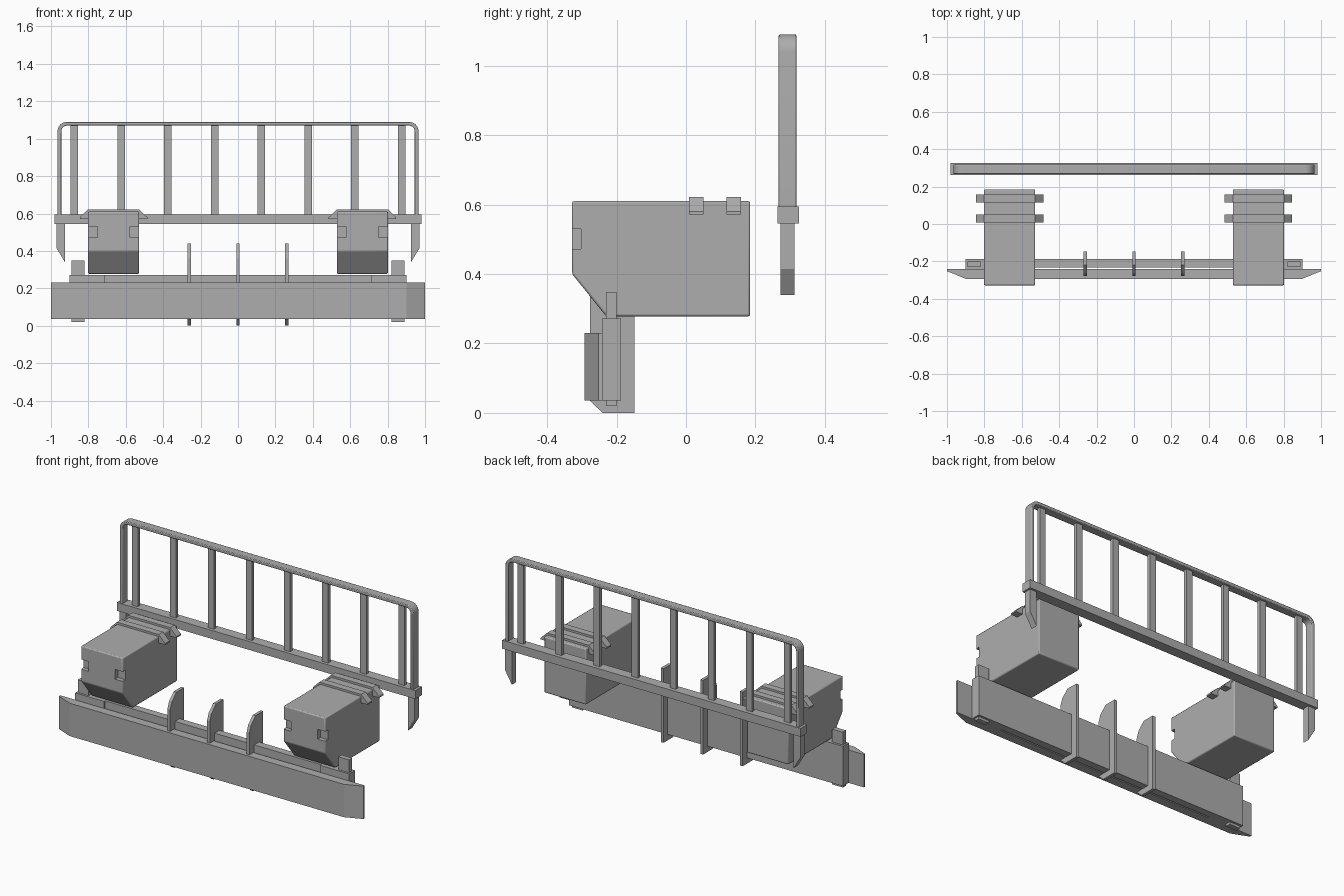
import bpy, bmesh
from math import sin, cos, pi
from mathutils import Vector

cube = bpy.data.objects.get("Cube")
if cube:
    bpy.data.objects.remove(cube, do_unlink=True)

grey = bpy.data.materials.new("mid_grey")
grey.use_nodes = True
COLOUR = (0.42, 0.42, 0.42, 1)
grey.diffuse_color = COLOUR
grey.node_tree.nodes["Principled BSDF"].inputs["Base Color"].default_value = COLOUR


def prism(name, points, axis, lo, hi, bevel=0):
    """Extrude a 2D outline along an axis; outline uses the other two axes in order."""
    def place(p, t):
        a, b = p
        return {"x": (t, a, b), "y": (a, t, b), "z": (a, b, t)}[axis]
    bm = bmesh.new()
    face = bm.faces.new([bm.verts.new(place(p, lo)) for p in points])
    ext = bmesh.ops.extrude_face_region(bm, geom=[face])
    verts = [v for v in ext["geom"] if isinstance(v, bmesh.types.BMVert)]
    shift = Vector(place((0, 0), hi - lo))
    bmesh.ops.translate(bm, verts=verts, vec=shift)
    bmesh.ops.recalc_face_normals(bm, faces=bm.faces[:])
    mesh = bpy.data.meshes.new(name)
    bm.to_mesh(mesh)
    bm.free()
    mesh.materials.append(grey)
    obj = bpy.data.objects.new(name, mesh)
    bpy.context.collection.objects.link(obj)
    if bevel:
        mod = obj.modifiers.new("Bevel", "BEVEL")
        mod.width = bevel
        mod.segments = 2
        mod.limit_method = "ANGLE"
    return obj


def box(name, x, y, z, bevel=0):
    outline = [(x[0], y[0]), (x[1], y[0]), (x[1], y[1]), (x[0], y[1])]
    return prism(name, outline, "z", z[0], z[1], bevel)


def span(side, a, b):
    return sorted((side * a, side * b))


# Bumper with swept-back ends
prism("bumper", [(-1, -0.24), (-1, -0.252), (-0.9, -0.293), (0.9, -0.293),
                 (1, -0.252), (1, -0.24)], "z", 0.035, 0.23)

# Beam behind the bumper
box("bumper_beam", (-0.71, 0.71), (-0.232, -0.187), (0.035, 0.272))

# Upright fins crossing the beam
fin = [(-0.277, 0.035), (-0.24, 0), (-0.148, 0), (-0.148, 0.44),
       (-0.22, 0.44), (-0.262, 0.40), (-0.277, 0.36)]
for i, x in enumerate((-0.26, 0, 0.26)):
    prism(f"fin_{i + 1}", fin, "x", x - 0.009, x + 0.009)

for side, label in ((1, "left"), (-1, "right")):
    # Beam end and the post passing through it
    box(f"beam_end_{label}", span(side, 0.71, 0.9), (-0.242, -0.187), (0.035, 0.272))
    box(f"post_{label}", span(side, 0.82, 0.89), (-0.23, -0.2), (0.02, 0.348))

    # Pod with a sloping lower front
    pod = prism(f"pod_{label}", [(-0.328, 0.4), (-0.23, 0.278), (0.185, 0.278),
                                 (0.185, 0.61), (-0.328, 0.61)],
                "x", *span(side, 0.528, 0.802), bevel=0.006)
    # Notches in the front corners
    for n, centre in enumerate((0.528, 0.802)):
        cutter = box(f"notch_cutter_{label}_{n + 1}",
                     span(side, centre - 0.05, centre + 0.05), (-0.36, -0.302), (0.472, 0.53))
        cutter.hide_render = True
        cutter.hide_viewport = True
        cut = pod.modifiers.new("Notch", "BOOLEAN")
        cut.operation = "DIFFERENCE"
        cut.solver = "EXACT"
        cut.object = cutter

    # Straps over the pod with wedge-shaped wings
    strap = [(0.485, 0.572), (0.845, 0.572), (0.845, 0.58), (0.802, 0.622),
             (0.528, 0.622), (0.485, 0.58)]
    for n, y in enumerate((0.03, 0.137)):
        prism(f"strap_{label}_{n + 1}", [(side * a, b) for a, b in strap],
              "y", y - 0.021, y + 0.021)

    # Pointed leg under the rail
    leg = [(0.925, 0.56), (0.925, 0.34), (0.97, 0.415), (0.97, 0.56)]
    prism(f"rail_leg_{label}", [(side * a, b) for a, b in leg], "y", 0.272, 0.312)

# Lower rail
box("lower_rail", (-0.98, 0.98), (0.263, 0.325), (0.545, 0.595))


# Hoop of flat bar with rounded corners
def arch(half, top, radius):
    corner = [(half - radius + radius * cos(a), top - radius + radius * sin(a))
              for a in (pi / 2 * i / 6 for i in range(7))]
    right = [(half, 0.58)] + corner
    return right + [(-a, b) for a, b in reversed(right)]


hoop = prism("hoop", arch(0.965, 1.09, 0.05) + arch(0.945, 1.07, 0.03)[::-1],
             "y", 0.267, 0.318, bevel=0.004)

# Vertical bars
for i in range(8):
    x = -0.875 + 0.25 * i
    box(f"rail_bar_{i + 1}", (x - 0.02, x + 0.02), (0.282, 0.302), (0.58, 1.08))

# Soft shading across the rounded hoop and pod edges
for obj in bpy.context.collection.objects:
    obj.select_set(obj.name == "hoop" or obj.name.startswith("pod_"))
bpy.context.view_layer.objects.active = hoop
bpy.ops.object.shade_smooth_by_angle(angle=0.6)
